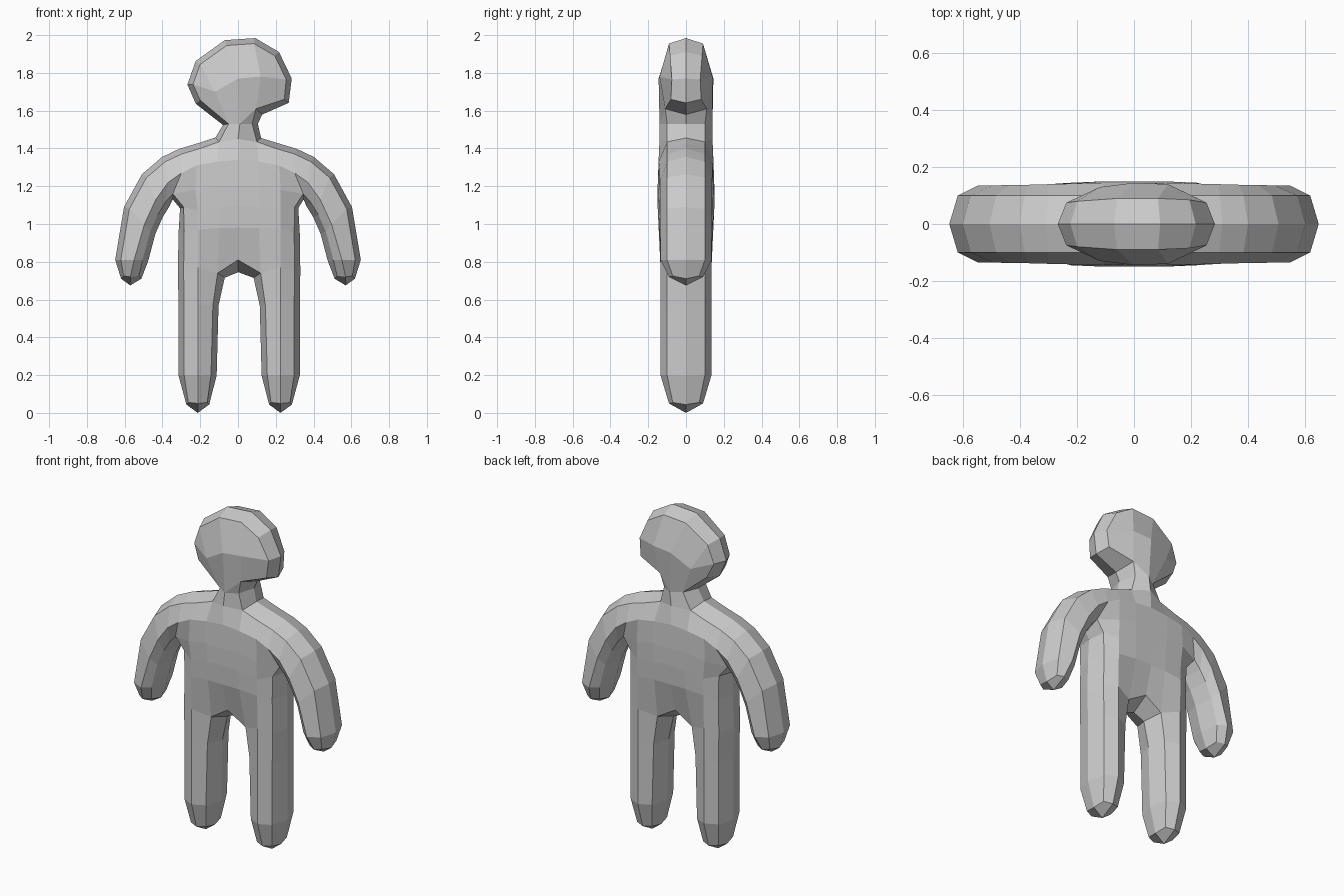
import bpy, bmesh
from mathutils import Vector

if "Cube" in bpy.data.objects:
    bpy.data.objects.remove(bpy.data.objects["Cube"])

# Each point: x, z, half depth y, rim offset (how far the side ridge stands out)
def P(x, z, y=0.10, off=0.03):
    return (x, z, y, off)

front, index, faces = [], {}, []

def vid(p):
    key = (round(p[0], 3), round(p[1], 3))
    if key not in index:
        index[key] = len(front)
        front.append(p)
    return index[key]

def add_face(pts):
    ids = [vid(p) for p in pts]
    area = sum(a[0] * b[1] - b[0] * a[1] for a, b in zip(pts, pts[1:] + pts[:1]))
    faces.append(ids if area > 0 else ids[::-1])   # counter-clockwise from the front

def grid(rows):
    for r, s in zip(rows, rows[1:]):
        for i in range(len(r) - 1):
            add_face([r[i], r[i + 1], s[i + 1], s[i]])

def flip(p):
    # the left leg and flank sit slightly closer to the middle
    shift = 0.012 if p[0] > 0.05 and p[1] < 1.1 and p[0] < 0.32 else 0
    return (shift - p[0],) + p[1:]

hip = [P(.12, .74, .1, .045), P(.225, .77, .135), P(.30, .75)]
leg = [
    [P(.175, .055, .07, .015), P(.225, .05, .09, .05), P(.275, .055, .07, .015)],
    [P(.155, .2), P(.225, .2, .135), P(.297, .2)],
    [P(.145, .57), P(.225, .57, .135), P(.297, .57)],
    hip]
shoulder = [P(.30, 1.37), P(.30, 1.27, .14), P(.345, 1.16)]
torso = [
    [P(0, .81, .1, .065)] + hip,
    [P(0, .98, .145), P(.11, .98, .145), P(.225, .97, .14), P(.297, .95)],
    [P(0, 1.1, .15), P(.11, 1.09, .15), P(.225, 1.07, .142), P(.30, 1.09, .1, .02)],
    [P(0, 1.2, .15), P(.11, 1.2, .15), P(.225, 1.18, .145), shoulder[2]],
    [P(0, 1.34, .145), P(.11, 1.33, .145), P(.22, 1.31, .142), shoulder[1]],
    [P(0, 1.45, .14), P(.10, 1.435), P(.20, 1.40), shoulder[0]]]
arm = [
    shoulder,
    [P(.385, 1.33), P(.37, 1.22, .138), P(.385, 1.115)],
    [P(.485, 1.245), P(.435, 1.13, .138), P(.425, 1.05)],
    [P(.575, 1.08), P(.495, 1.0, .135), P(.465, .96)],
    [P(.62, .81), P(.55, .81, .135), P(.505, .81)],
    [P(.605, .725, .07, .02), P(.57, .72, .09, .045), P(.525, .725, .07, .02)]]

# Both halves of the body
for part in (leg, torso, arm):
    grid(part)
    grid([[flip(p) for p in row] for row in part])

# Neck
neck_l, neck_c, neck_r = P(-.05, 1.53), P(.01, 1.53, .14), P(.075, 1.53)
grid([[flip(torso[5][1]), torso[5][0], torso[5][1]], [neck_l, neck_c, neck_r]])

# Head, leaning a little to one side
jaw_l, cheek_l, temple_l = P(-.20, 1.655, .09), P(-.238, 1.74, .075), P(-.20, 1.845, .08)
top_l, top_r, temple_r = P(-.06, 1.945, .09), P(.085, 1.955, .09), P(.195, 1.89, .085)
cheek_r, jaw_r, chin_r = P(.255, 1.765, .075), P(.245, 1.66, .08), P(.095, 1.61, .11, .045)
face_l, face_c, face_r = P(-.12, 1.70, .13), P(0, 1.77, .145), P(.12, 1.78, .14)
for f in ([neck_l, neck_c, face_c, face_l], [jaw_l, neck_l, face_l, cheek_l],
          [cheek_l, face_l, temple_l], [temple_l, face_l, face_c, top_l],
          [top_l, face_c, face_r, top_r], [top_r, face_r, cheek_r, temple_r],
          [cheek_r, face_r, chin_r, jaw_r], [face_c, neck_c, chin_r, face_r],
          [neck_c, neck_r, chin_r]):
    add_face(f)

# Boundary of the front shell
edges = {(f[i], f[(i + 1) % len(f)]) for f in faces for i in range(len(f))}
rim = [(a, b) for a, b in edges if (b, a) not in edges]
nxt, prv = dict(rim), {b: a for a, b in rim}

bm = bmesh.new()
fv = [bm.verts.new((x, -y, z)) for x, z, y, o in front]
bv = [bm.verts.new((x, y, z)) for x, z, y, o in front]

# Side ridge: boundary pushed outwards on the middle plane
ridge = {}
for a in nxt:
    here, before, after = (Vector(front[i][:2]) for i in (a, prv[a], nxt[a]))
    t = (here - before).normalized() + (after - here).normalized()
    n = Vector((t.y, -t.x)).normalized()
    q = here + n * front[a][3]
    ridge[a] = bm.verts.new((q.x, 0, q.y))

for f in faces:
    bm.faces.new([fv[i] for i in f])
    bm.faces.new([bv[i] for i in reversed(f)])
for a, b in rim:
    bm.faces.new([fv[b], fv[a], ridge[a], ridge[b]])
    bm.faces.new([bv[a], bv[b], ridge[b], ridge[a]])
bmesh.ops.recalc_face_normals(bm, faces=bm.faces)

mesh = bpy.data.meshes.new("doll_body")
bm.to_mesh(mesh)
bm.free()
grey = bpy.data.materials.new("light grey")
grey.diffuse_color = (0.6, 0.6, 0.6, 1)
grey.use_nodes = True
grey.node_tree.nodes["Principled BSDF"].inputs["Base Color"].default_value = grey.diffuse_color
mesh.materials.append(grey)
body = bpy.data.objects.new("doll_body", mesh)
bpy.context.collection.objects.link(body)
